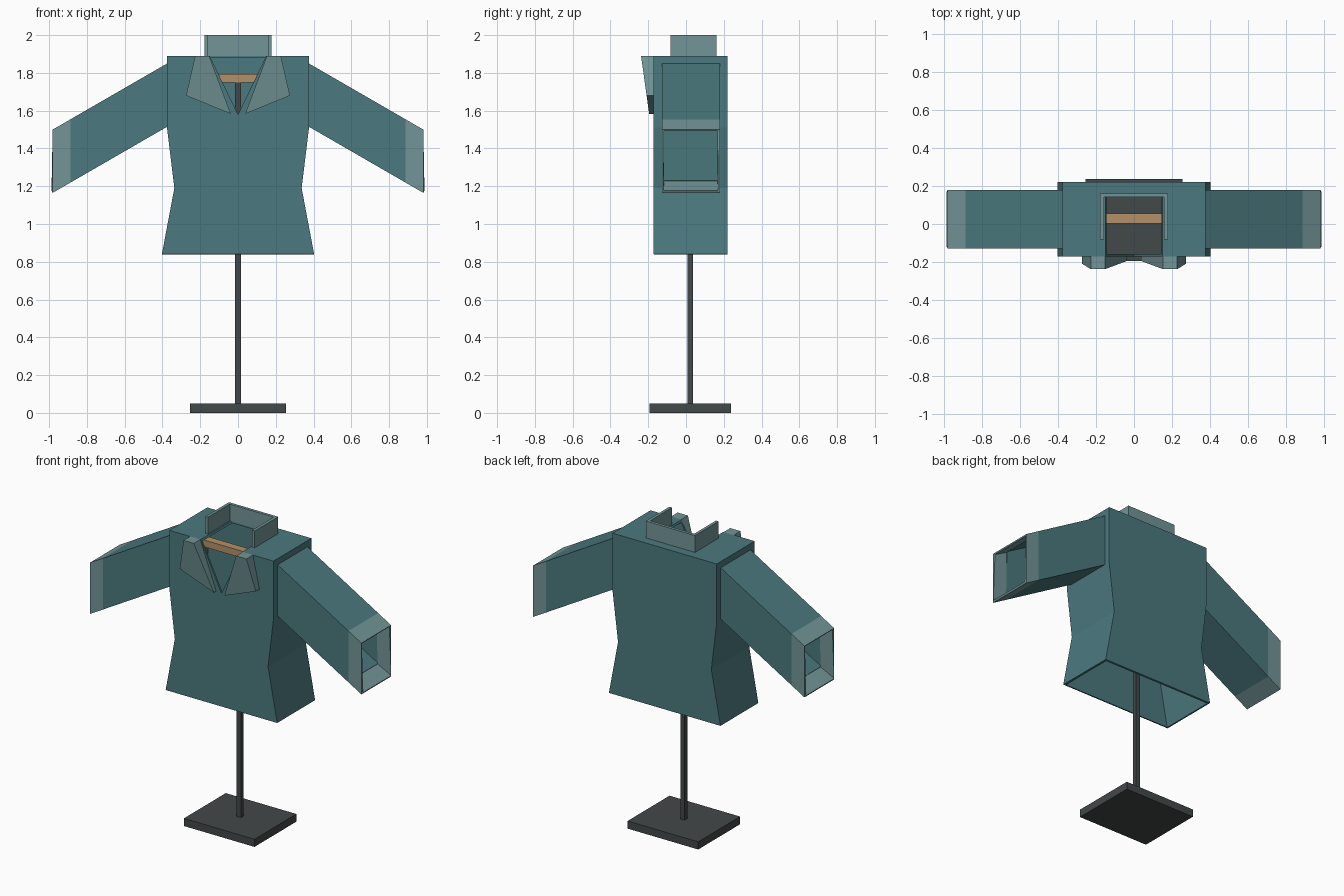
import bpy, bmesh

if "Cube" in bpy.data.objects:
    bpy.data.objects.remove(bpy.data.objects["Cube"])


def material(name, rgb):
    m = bpy.data.materials.new(name)
    m.diffuse_color = (*rgb, 1)
    m.use_nodes = True
    m.node_tree.nodes["Principled BSDF"].inputs["Base Color"].default_value = m.diffuse_color
    return m


TEAL = material("teal_cloth", (0.07, 0.19, 0.21))
PALE = material("pale_trim", (0.17, 0.30, 0.31))
DARK = material("dark_metal", (0.055, 0.065, 0.065))
WOOD = material("wood", (0.45, 0.28, 0.14))


def prism(name, pts, y_front, y_back, mat=None, open_edges=(), wall=0):
    """Extrude an (x, z) outline along y; open chosen sides and thicken if asked.
    y_front may be a function of z for a slanted front."""
    front = y_front if callable(y_front) else (lambda z: y_front)
    bm = bmesh.new()
    a = [bm.verts.new((x, front(z), z)) for x, z in pts]
    b = [bm.verts.new((x, y_back, z)) for x, z in pts]
    n = len(pts)
    bm.faces.new(a)
    bm.faces.new(b[::-1])
    sides = [bm.faces.new((a[i], b[i], b[(i + 1) % n], a[(i + 1) % n])) for i in range(n)]
    bmesh.ops.recalc_face_normals(bm, faces=bm.faces)
    if open_edges:
        bmesh.ops.delete(bm, geom=[sides[i] for i in open_edges], context='FACES')
    me = bpy.data.meshes.new(name)
    bm.to_mesh(me)
    bm.free()
    ob = bpy.data.objects.new(name, me)
    bpy.context.collection.objects.link(ob)
    if mat:
        me.materials.append(mat)
    if wall:
        s = ob.modifiers.new("wall", 'SOLIDIFY')
        s.thickness = wall
        s.offset = -1
        s.use_even_offset = True
    return ob


def box(name, x0, x1, y0, y1, z0, z1, mat):
    return prism(name, [(x0, z0), (x1, z0), (x1, z1), (x0, z1)], y0, y1, mat)


# Display stand and hanger bar
box("stand_base", -0.255, 0.255, -0.194, 0.238, 0, 0.05, DARK)
box("stand_pole", -0.015, 0.015, 0.007, 0.037, 0.05, 1.75, DARK)
box("hanger_bar", -0.33, 0.33, 0.003, 0.055, 1.75, 1.795, WOOD)

# Hollow jacket body, open at the hem
half = [(0.403, 0.84), (0.337, 1.19), (0.376, 1.51), (0.376, 1.89)]
outline = half + [(-x, z) for x, z in reversed(half)]
body = prism("jacket_body", outline, -0.171, 0.22, TEAL,
             open_edges=(len(outline) - 1,), wall=0.012)

# Neck opening: one wedge cuts both the top hole and the front V
cutter = prism("neck_cutter", [(0, 1.58), (0.179, 1.95), (-0.179, 1.95)], -0.3, 0.146)
cutter.hide_render = True
cutter.hide_set(True)
cut = body.modifiers.new("neck", 'BOOLEAN')
cut.operation = 'DIFFERENCE'
cut.solver = 'EXACT'
cut.object = cutter

# Standing collar: back wall and two side walls
box("collar_back", -0.178, 0.178, 0.142, 0.161, 1.89, 2.0, PALE)


def lapel_front(z):
    return -0.238 + (1.89 - z) * 0.14


def sleeve_top(x):
    return 1.85 - (x - 0.375) * 0.35 / 0.606


def tube(name, s, x0, x1, mat):
    pts = [(s * x0, sleeve_top(x0)), (s * x1, sleeve_top(x1)),
           (s * x1, sleeve_top(x1) - 0.335), (s * x0, sleeve_top(x0) - 0.335)]
    prism(name, pts, -0.128, 0.179, mat, open_edges=(1, 3), wall=0.01)


# Paired parts
for s, side in ((1, "right"), (-1, "left")):
    xs = sorted((s * 0.159, s * 0.178))
    box("collar_side_" + side, xs[0], xs[1], -0.082, 0.142, 1.89, 2.0, PALE)
    tube("sleeve_" + side, s, 0.375, 0.887, TEAL)
    tube("cuff_" + side, s, 0.887, 0.981, PALE)
    prism("lapel_" + side,
          [(s * 0.153, 1.89), (s * 0.227, 1.89), (s * 0.275, 1.68), (s * 0.038, 1.583)],
          lapel_front, -0.168, PALE)
